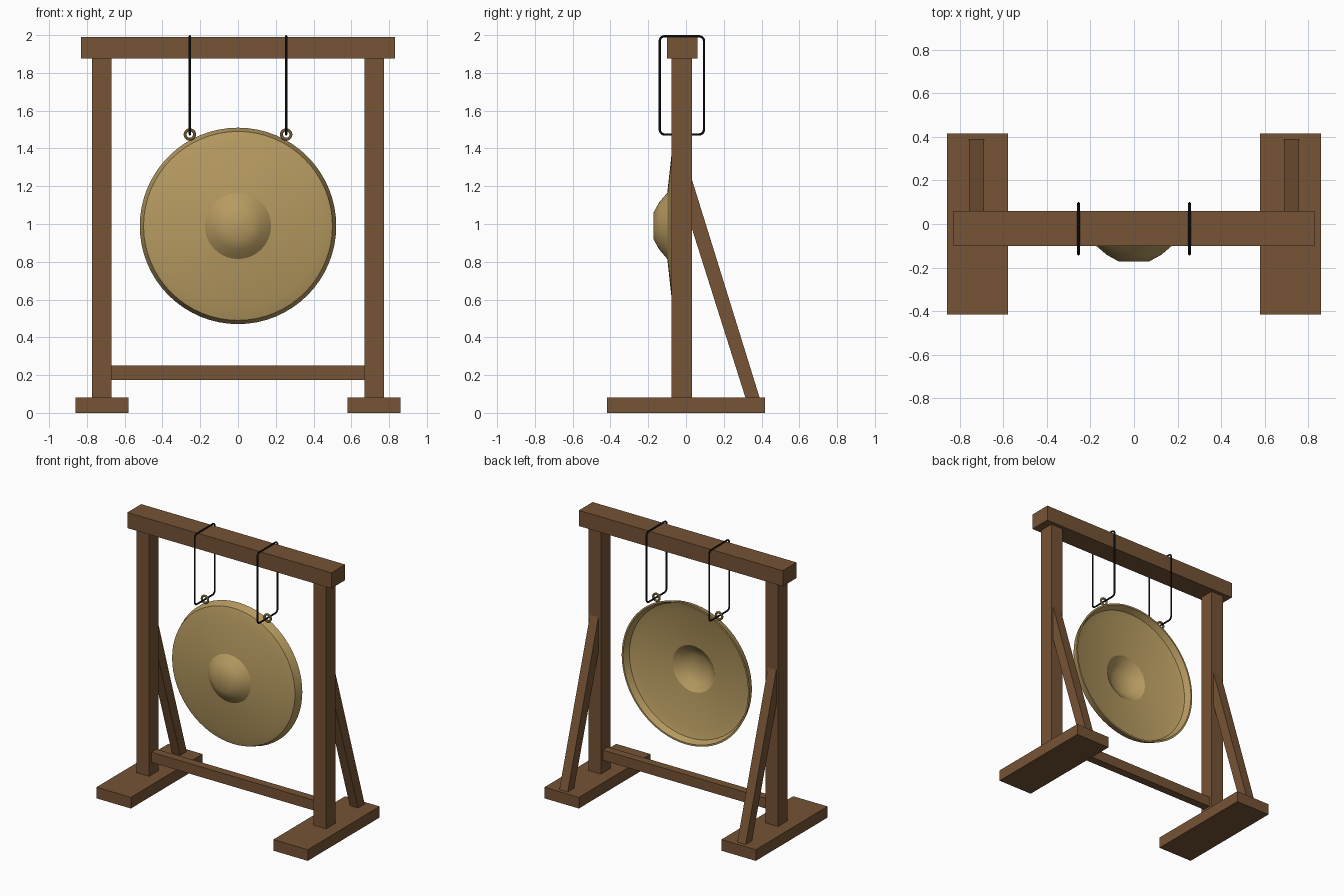
import bpy, bmesh, math
from mathutils import Vector

if "Cube" in bpy.data.objects:
    bpy.data.objects.remove(bpy.data.objects["Cube"])


def material(name, rgb):
    m = bpy.data.materials.new(name)
    m.diffuse_color = (*rgb, 1)
    m.use_nodes = True
    m.node_tree.nodes["Principled BSDF"].inputs["Base Color"].default_value = m.diffuse_color
    return m


WOOD = material("brown wood", (0.18, 0.088, 0.036))
BRASS = material("brass", (0.47, 0.325, 0.118))
CORD = material("black cord", (0.009, 0.010, 0.011))


def add_object(name, bm, mat, smooth=False):
    bmesh.ops.recalc_face_normals(bm, faces=bm.faces)
    mesh = bpy.data.meshes.new(name)
    bm.to_mesh(mesh)
    bm.free()
    mesh.materials.append(mat)
    ob = bpy.data.objects.new(name, mesh)
    bpy.context.collection.objects.link(ob)
    if smooth:
        bpy.ops.object.select_all(action='DESELECT')
        ob.select_set(True)
        bpy.context.view_layer.objects.active = ob
        bpy.ops.object.shade_smooth_by_angle(angle=math.radians(30))
    return ob


def box(name, x, y, z):
    bm = bmesh.new()
    bmesh.ops.create_cube(bm, size=1)
    for v in bm.verts:
        v.co = [r[0] if c < 0 else r[1] for c, r in zip(v.co, (x, y, z))]
    return add_object(name, bm, WOOD)


def prism(name, profile, x0, x1):
    """Extrude a (y, z) outline along x."""
    bm = bmesh.new()
    face = bm.faces.new([bm.verts.new((x0, y, z)) for y, z in profile])
    ext = bmesh.ops.extrude_face_region(bm, geom=[face])
    for v in ext["geom"]:
        if isinstance(v, bmesh.types.BMVert):
            v.co.x = x1
    return add_object(name, bm, WOOD)


def tube(name, path, radius, sides, mat):
    """Sweep a round section along a closed loop of (centre, outward, side) frames."""
    bm = bmesh.new()
    rings = []
    for p, out, side in path:
        rings.append([bm.verts.new(p + radius * (math.cos(a) * out + math.sin(a) * side))
                      for a in (2 * math.pi * k / sides for k in range(sides))])
    for i, ring in enumerate(rings):
        nxt = rings[(i + 1) % len(rings)]
        for k in range(sides):
            j = (k + 1) % sides
            bm.faces.new((ring[k], ring[j], nxt[j], nxt[k]))
    return add_object(name, bm, mat, True)


# Frame: header beam and lower rail
box("top_beam", (-0.83, 0.83), (-0.10, 0.06), (1.875, 1.99))
box("lower_rail", (-0.68, 0.68), (-0.05, 0.01), (0.175, 0.25))

# Mirrored frame parts and hangers
for s, label in ((-1, "left"), (1, "right")):
    def span(a, b):
        return tuple(sorted((s * a, s * b)))
    box("foot_" + label, span(0.58, 0.86), (-0.417, 0.417), (0, 0.082))
    box("post_" + label, span(0.67, 0.772), (-0.077, 0.033), (0.08, 1.88))
    prism("brace_" + label, [(0.315, 0.08), (0.39, 0.08), (0.03, 1.24), (0.03, 0.98)],
          *span(0.69, 0.758))

    # Cord: rounded rectangle around the beam and through the ring
    x, corner = s * 0.255, 0.025
    path = []
    for cy, cz, start in ((0.095, 1.994, 0), (-0.139, 1.994, 90),
                          (-0.139, 1.474, 180), (0.095, 1.474, 270)):
        for k in range(6):
            a = math.radians(start + 18 * k)
            out = Vector((0, math.cos(a), math.sin(a)))
            inset = Vector((0, -math.copysign(corner, cy), -corner if cz > 1.7 else corner))
            path.append((Vector((x, cy, cz)) + inset + corner * out, out, Vector((1, 0, 0))))
    tube("cord_" + label, path, 0.006, 8, CORD)

    # Hanging ring on the gong edge
    path = []
    for k in range(24):
        a = 2 * math.pi * k / 24
        out = Vector((math.cos(a), 0, math.sin(a)))
        path.append((Vector((x, -0.02, 1.474)) + 0.025 * out, out, Vector((0, 1, 0))))
    tube("ring_" + label, path, 0.008, 10, BRASS)

# Gong: hollow lathed shell with raised boss and turned-back rim, (radius, y)
PROFILE = [(0.07, -0.172), (0.125, -0.142), (0.175, -0.099), (0.44, -0.07),
           (0.50, -0.052), (0.52, 0.005), (0.508, 0.005), (0.488, -0.040),
           (0.435, -0.057), (0.17, -0.086), (0.12, -0.128), (0.066, -0.158)]
N = 64
bm = bmesh.new()
rings = [[bm.verts.new((r * math.cos(2 * math.pi * k / N), y,
                        0.99 + r * math.sin(2 * math.pi * k / N))) for k in range(N)]
         for r, y in PROFILE]
for a, b in zip(rings, rings[1:]):
    for k in range(N):
        j = (k + 1) % N
        bm.faces.new((a[k], a[j], b[j], b[k]))
bm.faces.new(rings[0])
bm.faces.new(rings[-1])
add_object("gong", bm, BRASS, True)
